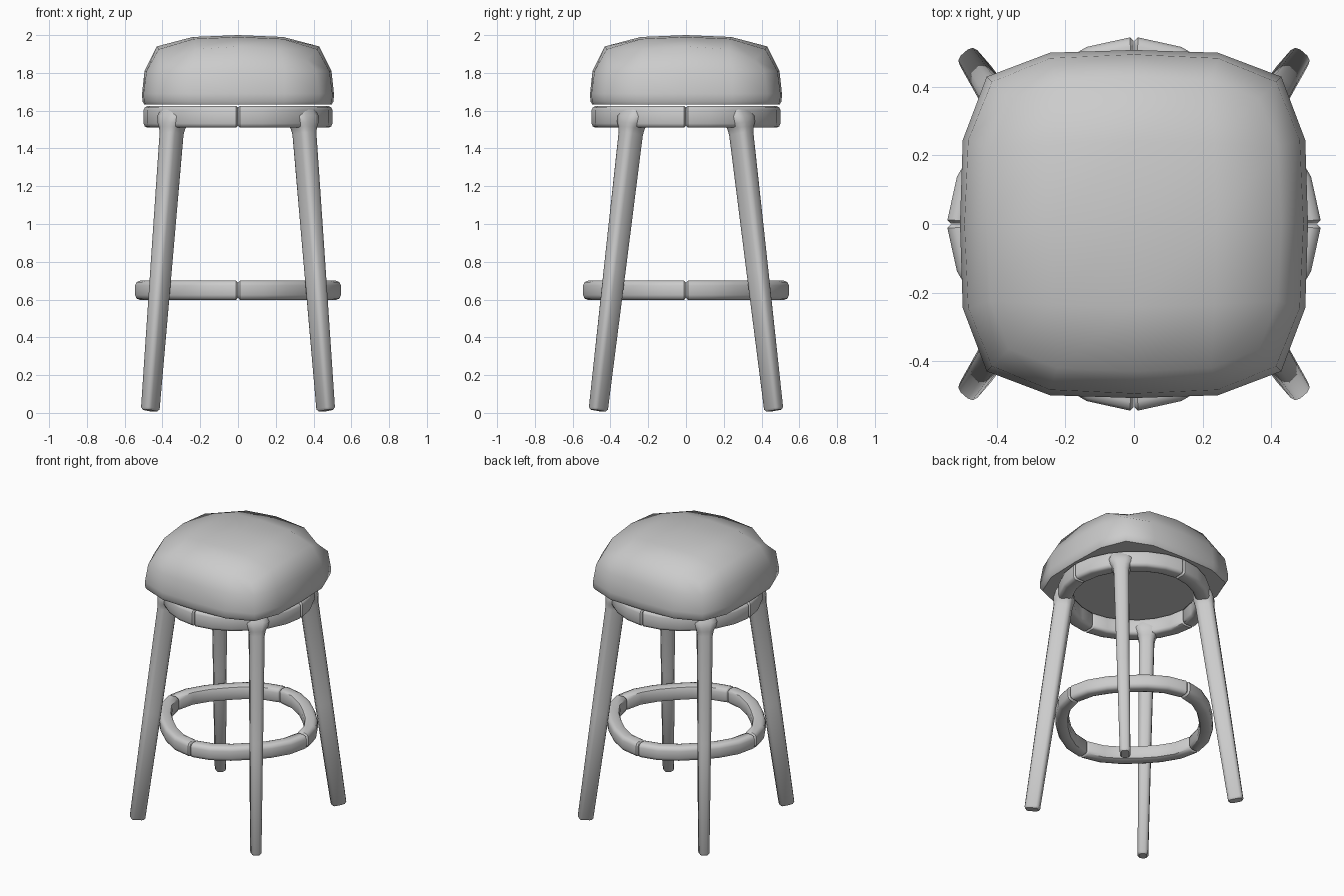
import bpy, bmesh
from math import cos, sin, pi, radians
from mathutils import Vector

if "Cube" in bpy.data.objects:
    bpy.data.objects.remove(bpy.data.objects["Cube"])


def finish(name, bm, angle=45):
    bmesh.ops.recalc_face_normals(bm, faces=bm.faces[:])
    me = bpy.data.meshes.new(name)
    bm.to_mesh(me)
    bm.free()
    ob = bpy.data.objects.new(name, me)
    bpy.context.collection.objects.link(ob)
    bpy.ops.object.select_all(action='DESELECT')
    ob.select_set(True)
    bpy.context.view_layer.objects.active = ob
    bpy.ops.object.shade_smooth_by_angle(angle=radians(angle))


def loft(name, loops):
    """Skin a list of equal-length point loops and cap both ends."""
    bm = bmesh.new()
    rows = [[bm.verts.new(p) for p in loop] for loop in loops]
    n = len(rows[0])
    for a, b in zip(rows, rows[1:]):
        for i in range(n):
            j = (i + 1) % n
            bm.faces.new((a[i], a[j], b[j], b[i]))
    bm.faces.new(rows[0])
    bm.faces.new(rows[-1])
    finish(name, bm)


def rounded_rect(hw, hh, r):
    """Rounded rectangle section with three points per corner."""
    pts = []
    for k, (sx, sy) in enumerate(((1, 1), (-1, 1), (-1, -1), (1, -1))):
        for s in range(3):
            a = (k + s / 2) * pi / 2
            pts.append((sx * (hw - r) + r * cos(a), sy * (hh - r) + r * sin(a)))
    return pts


# Rings: four quarter arcs meeting at fine seams on the axes
def ring(name, r_axis, r_diag, width, z0, z1, r):
    hw, hh = width / 2, (z1 - z0) / 2
    zc = (z0 + z1) / 2
    gap = 0.12
    steps = [(gap, 0.010), (1.2, 0)] + [(15 * i, 0) for i in range(1, 6)] + [(88.8, 0), (90 - gap, 0.010)]
    for q in range(4):
        loops = []
        for deg, shrink in steps:
            a = radians(deg + 90 * q)
            ro = (r_axis + r_diag) / 2 + (r_axis - r_diag) / 2 * cos(4 * a)
            sec = rounded_rect(hw - shrink, hh - shrink, r - shrink)
            loops.append([((ro - hw + u) * cos(a), (ro - hw + u) * sin(a), zc + v) for u, v in sec])
        loft(f"{name}_{q + 1}", loops)


ring("seat_ring", 0.50, 0.49, 0.095, 1.51, 1.625, 0.022)
ring("foot_ring", 0.545, 0.505, 0.088, 0.598, 0.70, 0.026)


# Legs: tapered, splayed, flaring slightly into the seat ring
def leg(name, sx, sy):
    foot, top = Vector((0.465, 0.465, 0.012)), Vector((0.35, 0.29, 1.5))
    axis = (top - foot).normalized()
    rad = Vector((cos(radians(49)), sin(radians(49)), 0))
    rad = (rad - axis * rad.dot(axis)).normalized()
    tan = axis.cross(rad)
    loops = []
    for t, hr, ht in ((0, 0.040, 0.024), (0.008, 0.049, 0.034), (0.5, 0.055, 0.041),
                      (0.985, 0.059, 0.049), (1.005, 0.062, 0.056), (1.02, 0.066, 0.070),
                      (1.045, 0.062, 0.085), (1.068, 0.045, 0.075)):
        c = foot.lerp(top, t)
        loops.append([((p := c + rad * u + tan * v).x * sx, p.y * sy, p.z)
                      for u, v in rounded_rect(hr, ht, ht * 0.6)])
    loft(name, loops)


for name, sx, sy in (("front_right_leg", 1, -1), ("front_left_leg", -1, -1),
                     ("back_right_leg", 1, 1), ("back_left_leg", -1, 1)):
    leg(name, sx, sy)


# Cushion: domed 4 x 4 top grid with soft square rings below
bm = bmesh.new()
dome = {(0, 0): (0, 0, 2.0), (1, 0): (0.24, 0, 1.99), (2, 0): (0.43, 0, 1.94),
        (1, 1): (0.235, 0.235, 1.98), (2, 1): (0.42, 0.225, 1.925), (2, 2): (0.365, 0.365, 1.87)}
grid = {}
for i in range(-2, 3):
    for j in range(-2, 3):
        a, b = abs(i), abs(j)
        x, y, z = dome[max(a, b), min(a, b)]
        if b > a:
            x, y = y, x
        grid[i, j] = bm.verts.new((x if i > 0 else -x, y if j > 0 else -y, z))
for i in range(-2, 2):
    for j in range(-2, 2):
        bm.faces.new((grid[i, j], grid[i + 1, j], grid[i + 1, j + 1], grid[i, j + 1]))

rim = ([(2, j) for j in range(-2, 2)] + [(i, 2) for i in range(2, -2, -1)]
       + [(-2, j) for j in range(2, -2, -1)] + [(i, -2) for i in range(-2, 2)])
prev = [grid[k] for k in rim]
for mid, half, corner, z in ((0.495, 0.484, 0.415, 1.81), (0.508, 0.50, 0.43, 1.69),
                             (0.506, 0.498, 0.428, 1.65), (0.496, 0.488, 0.418, 1.632)):
    row = []
    for i, j in rim:
        lo = min(abs(i), abs(j))
        major = (mid, half, corner)[lo]
        minor = (0, 0.245, corner)[lo]
        x, y = (major, minor) if abs(i) >= abs(j) else (minor, major)
        row.append(bm.verts.new((x if i > 0 else -x, y if j > 0 else -y, z)))
    for k in range(16):
        n = (k + 1) % 16
        bm.faces.new((prev[k], prev[n], row[n], row[k]))
    prev = row
bm.faces.new(prev)
finish("seat_cushion", bm, 50)
